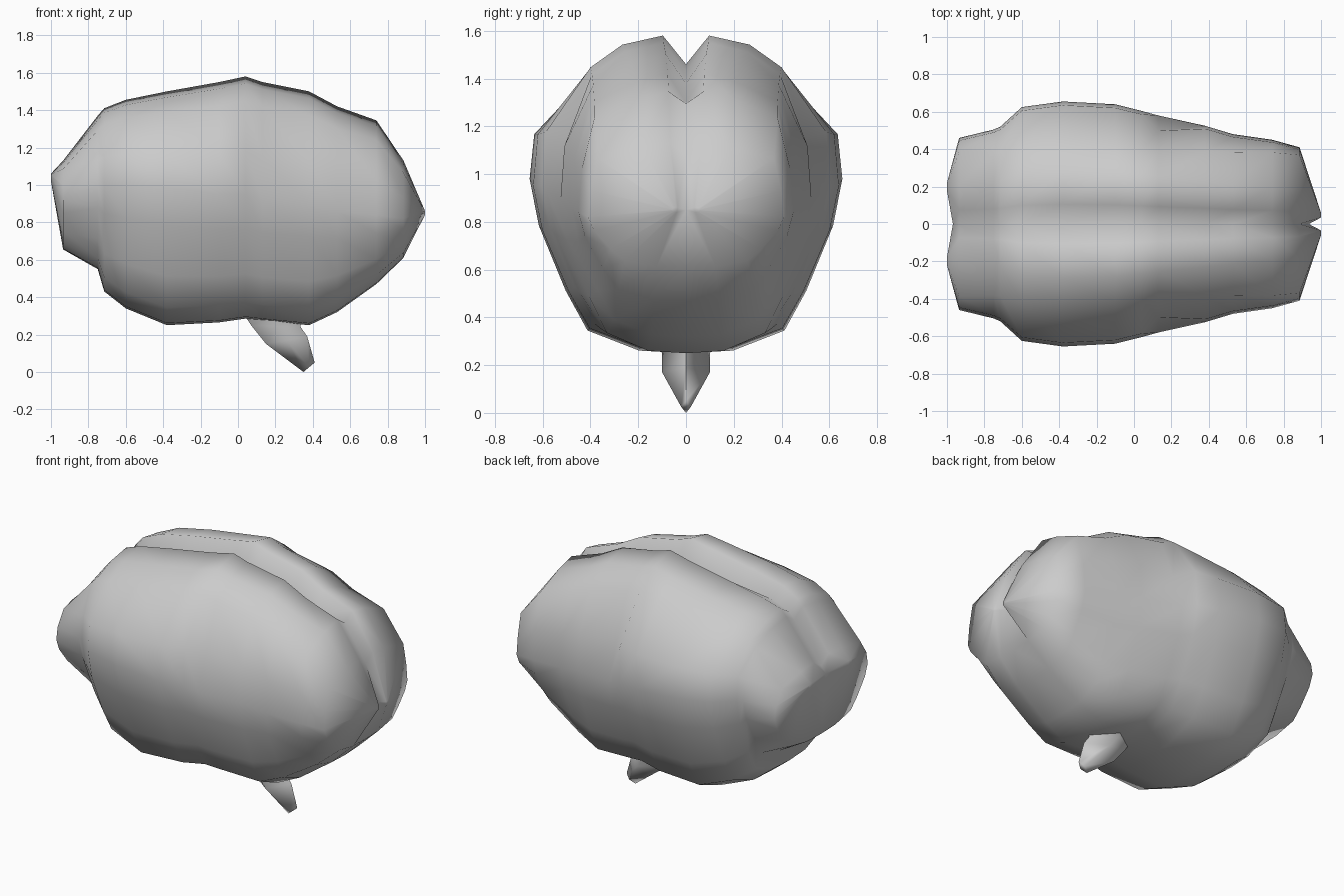
import bpy, bmesh

if "Cube" in bpy.data.objects:
    bpy.data.objects.remove(bpy.data.objects["Cube"])

# cross-sections along the length: x, top z, bottom z, half width, widest z, shoulder fraction
SECTIONS = [
    (-1.00, 1.06, 1.02, 0.22, 1.04, 0.80),
    (-0.935, 1.13, 0.655, 0.46, 0.92, 0.84),
    (-0.75, 1.37, 0.55, 0.505, 1.00, 0.76),
    (-0.715, 1.41, 0.43, 0.52, 1.00, 0.74),
    (-0.60, 1.455, 0.34, 0.625, 1.00, 0.66),
    (-0.38, 1.50, 0.25, 0.655, 0.98, 0.65),
    (-0.10, 1.55, 0.265, 0.64, 0.95, 0.65),
    (0.04, 1.58, 0.285, 0.605, 0.95, 0.66),
    (0.13, 1.55, 0.275, 0.58, 0.92, 0.68),
    (0.38, 1.50, 0.25, 0.525, 0.90, 0.74),
    (0.53, 1.42, 0.32, 0.48, 0.86, 0.80),
    (0.74, 1.345, 0.47, 0.45, 0.84, 0.85),
    (0.885, 1.13, 0.61, 0.41, 0.82, 0.90),
    (1.00, 0.86, 0.84, 0.06, 0.85, 0.80),
]


def half_section(x, top, bottom, w, mid, shoulder):
    up, low = top - mid, mid - bottom
    end = abs(x) == 1.0
    # the centre line is sunk to form the fissure between the halves
    cx = (-0.968 if x < 0 else 0.935) if end else x
    depth = 0.05 if x < -0.5 or x > 0.6 else 0.12
    inner = 0 if not end else (0.17 if x < 0 else 0.03)
    fractions = [
        (0.16, top),
        (0.44, mid + 0.94 * up),
        (shoulder, mid + 0.79 * up),
        (0.86 if x == 0.13 else 0.97, mid + 0.36 * up),
        (1.0, mid),
        (0.94, mid - 0.27 * low),
        (0.77, mid - 0.64 * low),
        (0.63, mid - 0.87 * low),
        (0.30, mid - 0.985 * low),
    ]
    side = [(x, inner + f * (w - inner), z) for f, z in fractions]
    return ([(cx, 0, mid if end else top - depth)] + side
            + [(cx, 0, mid if end else bottom)])


def loft(name, rings, closed):
    bm = bmesh.new()
    rows = [[bm.verts.new(p) for p in r] for r in rings]
    n = len(rows[0])
    for a, b in zip(rows, rows[1:]):
        for i in range(n if closed else n - 1):
            j = (i + 1) % n
            bm.faces.new((a[i], a[j], b[j], b[i]))
    bm.faces.new(rows[0])
    bm.faces.new(rows[-1])
    bmesh.ops.remove_doubles(bm, verts=bm.verts, dist=0.0005)
    bmesh.ops.recalc_face_normals(bm, faces=bm.faces)
    mesh = bpy.data.meshes.new(name)
    bm.to_mesh(mesh)
    bm.free()
    ob = bpy.data.objects.new(name, mesh)
    bpy.context.collection.objects.link(ob)
    return ob


def smooth(ob, angle):
    bpy.ops.object.select_all(action='DESELECT')
    ob.select_set(True)
    bpy.context.view_layer.objects.active = ob
    bpy.ops.object.shade_smooth_by_angle(angle=angle)


# brain: one hemisphere, mirrored across the fissure
brain = loft("brain_hemispheres", [half_section(*s) for s in SECTIONS], False)
# make sure the open half faces outward
side = max(brain.data.polygons, key=lambda p: p.center.y)
if side.normal.y < 0:
    brain.data.flip_normals()
smooth(brain, 1.5)
mirror = brain.modifiers.new("mirror", 'MIRROR')
mirror.use_axis = (False, True, False)
mirror.merge_threshold = 0.001

# brain stem: tapered diamond sections, each rear point, front point, half width
STEM = [
    ((0.03, 0.31), (0.33, 0.29), 0.11),
    ((0.07, 0.25), (0.335, 0.24), 0.10),
    ((0.15, 0.15), (0.37, 0.19), 0.10),
    ((0.35, 0.0), (0.41, 0.05), 0.02),
]
rings = []
for (x0, z0), (x1, z1), h in STEM:
    xm, zm = (x0 + x1) / 2, (z0 + z1) / 2
    rings.append([(x0, 0, z0), (xm, h, zm), (x1, 0, z1), (xm, -h, zm)])
stem = loft("brain_stem", rings, True)
smooth(stem, 1.4)
